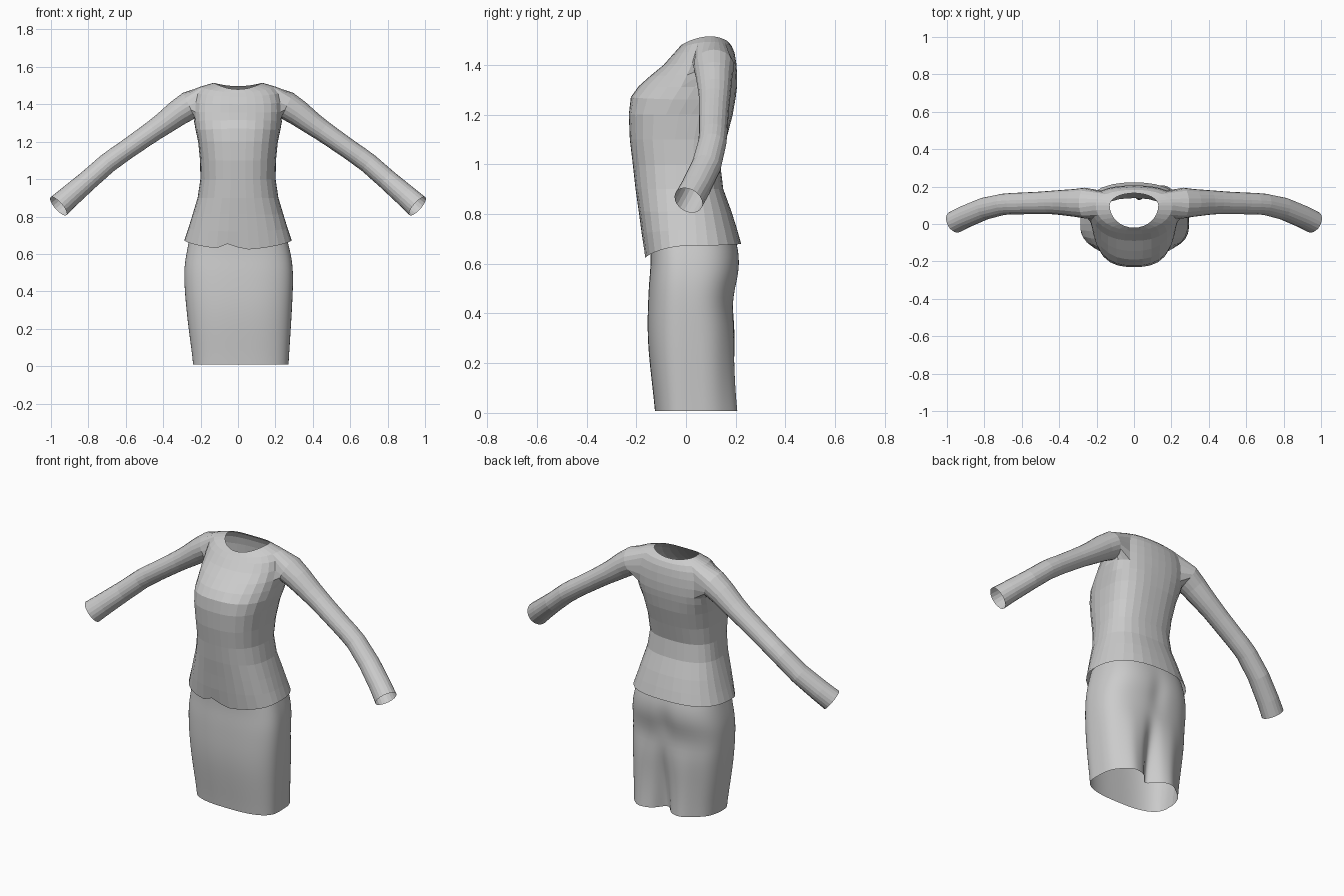
import bpy, bmesh
from math import sin, cos, pi, exp, radians
from mathutils import Vector

if "Cube" in bpy.data.objects:
    bpy.data.objects.remove(bpy.data.objects["Cube"])


def section(t, w, yc, yf, yb, n):
    """Point on a rounded-box cross-section with separate front and back depths."""
    c, s = cos(t), sin(t)
    r = (abs(c) ** n + abs(s) ** n) ** (-1 / n)
    return w * c * r, yc + (yb - yc if s > 0 else yc - yf) * s * r


def finish(bm, name, smooth):
    bmesh.ops.recalc_face_normals(bm, faces=bm.faces)
    mesh = bpy.data.meshes.new(name)
    bm.to_mesh(mesh)
    bm.free()
    for p in mesh.polygons:
        p.use_smooth = smooth
    obj = bpy.data.objects.new(name, mesh)
    bpy.context.collection.objects.link(obj)
    return obj


# Shirt: half torso rows (half width, widest y, front y, back y, z front/side/back, squareness)
TORSO = [
    (.287, .00, -.165, .222, .622, .672, .680, 2.5),
    (.266, .00, -.178, .205, .720, .735, .740, 2.5),
    (.243, .00, -.190, .183, .810, .810, .810, 2.5),
    (.216, .00, -.203, .150, .900, .900, .900, 2.5),
    (.201, .00, -.214, .138, 1.00, 1.00, 1.00, 2.5),
    (.203, .00, -.226, .162, 1.10, 1.10, 1.10, 2.6),
    (.213, .02, -.230, .188, 1.20, 1.20, 1.20, 2.7),
    (.226, .06, -.222, .200, 1.27, 1.26, 1.27, 2.6),
    (.235, .09, -.190, .205, 1.315, 1.31, 1.31, 2.4),
    (.240, .10, -.145, .206, 1.355, 1.36, 1.36, 2.3),
    (.238, .10, -.090, .202, 1.40, 1.41, 1.41, 2.3),
    (.228, .10, -.055, .195, 1.44, 1.46, 1.45, 2.2),
    (.205, .10, -.035, .183, 1.462, 1.493, 1.478, 2.1),
    (.130, .10, -.020, .165, 1.480, 1.515, 1.497, 2.0),
]
SEG = 16
bm = bmesh.new()
rows = []
for w, yc, yf, yb, zf, zs, zb, n in TORSO:
    row = []
    for k in range(SEG + 1):
        t = -pi / 2 + pi * k / SEG
        x, y = section(t, w, yc, yf, yb, n)
        z = zs + ((zb if t > 0 else zf) - zs) * sin(t) ** 2
        row.append(bm.verts.new((0 if k in (0, SEG) else x, y, z)))
    rows.append(row)

# armhole block left open
R0, R1, C0, C1 = 8, 12, 6, 12
for i in range(len(rows) - 1):
    for k in range(SEG):
        if not (R0 <= i < R1 and C0 <= k < C1):
            bm.faces.new((rows[i][k], rows[i][k + 1], rows[i + 1][k + 1], rows[i + 1][k]))
for i in range(R0 + 1, R1):
    for k in range(C0 + 1, C1):
        bm.verts.remove(rows[i][k])

# Sleeve grown from the armhole (centre x, y, z, radius across, radius in y)
SLEEVE = [
    (.262, .112, 1.393, .076, .082),
    (.320, .113, 1.355, .070, .074),
    (.400, .115, 1.295, .061, .066),
    (.450, .115, 1.260, .057, .062),
    (.500, .113, 1.225, .055, .060),
    (.600, .110, 1.155, .053, .058),
    (.650, .109, 1.120, .054, .057),
    (.700, .105, 1.083, .054, .057),
    (.800, .082, .995, .055, .060),
    (.900, .040, .908, .060, .060),
    (.960, .010, .855, .064, .060),
]
loop = [rows[R0][k] for k in range(C0, C1)] + [rows[i][C1] for i in range(R0, R1)]
loop += [rows[R1][k] for k in range(C1, C0, -1)] + [rows[i][C0] for i in range(R1, R0, -1)]
N = len(loop)
for i, (x, y, z, ra, ry) in enumerate(SLEEVE):
    a = Vector(SLEEVE[max(i - 1, 0)][:3])
    b = Vector(SLEEVE[min(i + 1, len(SLEEVE) - 1)][:3])
    d = (b - a).normalized()
    if i == 0:
        d = Vector((.9, 0, -.43)).normalized()
    up = d.cross(Vector((0, 1, 0))).normalized()
    if up.z < 0:
        up.negate()
    side = up.cross(d).normalized()
    if side.y < 0:
        side.negate()
    ring = []
    for k in range(N):
        t = -pi / 2 + 2 * pi * (k - 3) / N
        ring.append(bm.verts.new(Vector((x, y, z)) + side * ry * cos(t) + up * ra * sin(t)))
    for k in range(N):
        m = (k + 1) % N
        bm.faces.new((loop[k], loop[m], ring[m], ring[k]))
    loop = ring

bmesh.ops.mirror(bm, geom=bm.verts[:] + bm.edges[:] + bm.faces[:], axis='X', merge_dist=.0005)
bmesh.ops.remove_doubles(bm, verts=bm.verts, dist=.0005)
# small lifted wrinkle in the front hem
for v in bm.verts:
    if v.co.z < .69 and v.co.y < -.1:
        v.co.z += .035 * exp(-((v.co.x + .04) / .04) ** 2)
finish(bm, "shirt", False)

# Skirt rows (z, half width, x offset, front y, back y)
SKIRT = [
    (.008, .255, .015, -.125, .208), (.06, .259, .014, -.130, .204),
    (.12, .265, .012, -.137, .201), (.20, .273, .009, -.146, .199),
    (.28, .280, .007, -.153, .200), (.36, .286, .005, -.155, .198),
    (.43, .290, .004, -.153, .188), (.50, .291, .003, -.150, .199),
    (.55, .287, .003, -.146, .212), (.60, .279, .003, -.142, .217),
    (.65, .268, .002, -.142, .213), (.70, .256, .000, -.142, .200),
]
COLS = 96
bm = bmesh.new()
prev = None
for z, w, cx, yf, yb in SKIRT:
    ring = []
    fade = max(0, 1 - z / .40) ** .8
    for k in range(COLS):
        t = 2 * pi * k / COLS
        x, y = section(t, w, 0, yf, yb, 2.7)
        x += cx
        if y > .05:
            # deep centre fold, gentle ripples, and a cleft below the waist
            y -= .095 * fade * exp(-((x - .03) / .045) ** 2)
            y += .008 * fade * sin(x * 45) * sin(t)
            y += .018 * fade * x / .25
            y -= .012 * exp(-(x / .05) ** 2) * exp(-((z - .53) / .1) ** 2)
        ring.append(bm.verts.new((x, y, z)))
    if prev:
        for k in range(COLS):
            m = (k + 1) % COLS
            bm.faces.new((prev[k], prev[m], ring[m], ring[k]))
    prev = ring
skirt = finish(bm, "skirt", True)
sub = skirt.modifiers.new("smooth_cloth", 'SUBSURF')
sub.levels = sub.render_levels = 1
